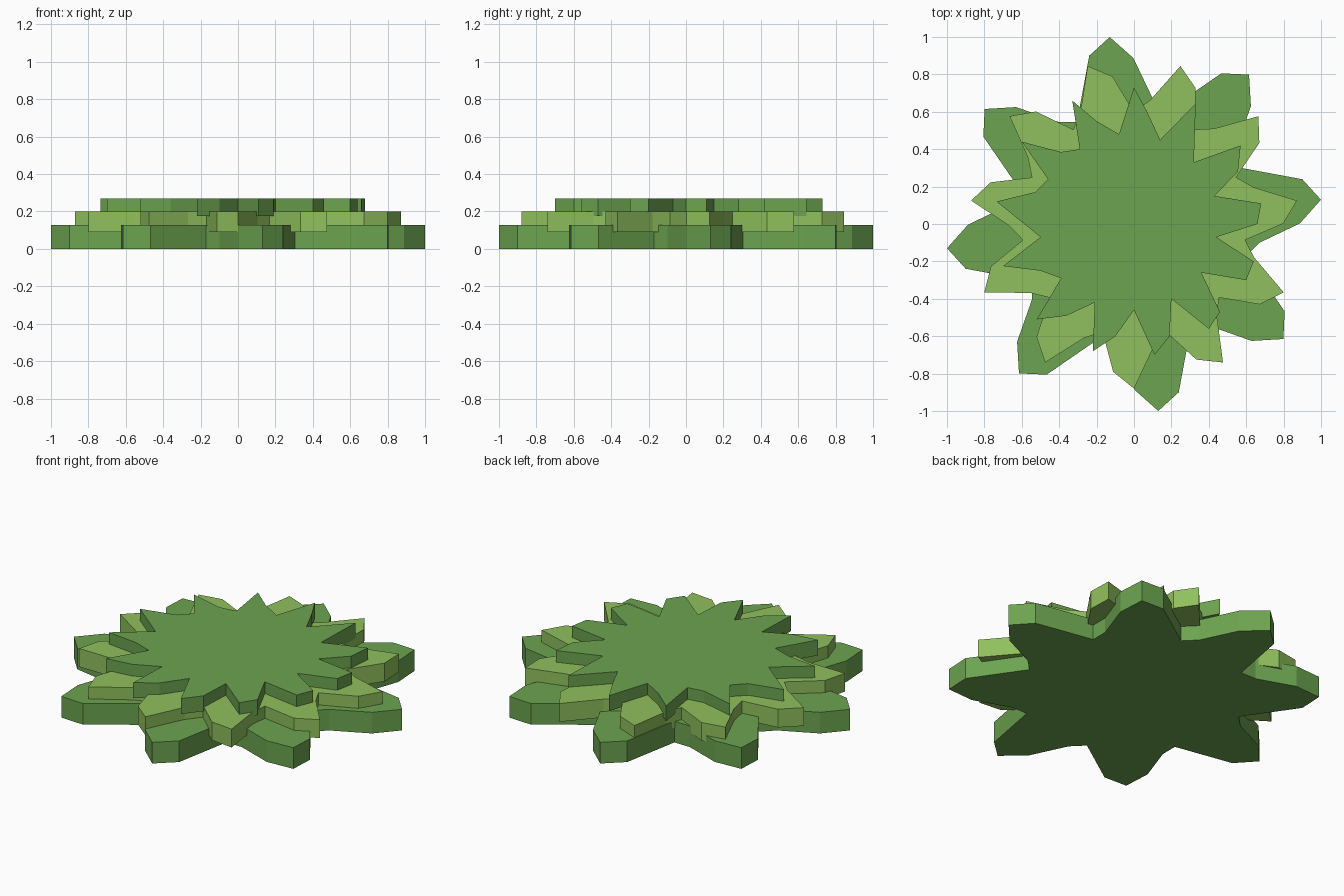
import bpy, bmesh
from math import sin, cos, radians

if "Cube" in bpy.data.objects:
    bpy.data.objects.remove(bpy.data.objects["Cube"])


def material(name, color):
    m = bpy.data.materials.new(name)
    m.diffuse_color = color
    m.use_nodes = True
    m.node_tree.nodes["Principled BSDF"].inputs["Base Color"].default_value = m.diffuse_color
    return m


dark_green = material("leaf_dark", (0.15, 0.37, 0.08, 1))
light_green = material("leaf_light", (0.28, 0.53, 0.11, 1))


def rosette(count, start, petal):
    """Repeat one petal, given as (radius, degrees), around the centre."""
    pts = []
    for i in range(count):
        for r, a in petal:
            t = radians(start + a + i * 360 / count)
            pts.append((r * cos(t), r * sin(t)))
    return pts


def slab(name, outline, z0, z1, mat):
    """Extrude a flat outline between two heights."""
    bm = bmesh.new()
    face = bm.faces.new([bm.verts.new((x, y, z0)) for x, y in outline])
    ext = bmesh.ops.extrude_face_region(bm, geom=[face], use_keep_orig=True)
    top = [g for g in ext["geom"] if isinstance(g, bmesh.types.BMVert)]
    bmesh.ops.translate(bm, verts=top, vec=(0, 0, z1 - z0))
    bmesh.ops.recalc_face_normals(bm, faces=bm.faces)
    # triangulate so the concave caps are filled correctly
    caps = [f for f in bm.faces if len(f.verts) > 4]
    bmesh.ops.triangulate(bm, faces=caps)
    me = bpy.data.meshes.new(name)
    bm.to_mesh(me)
    bm.free()
    me.materials.append(mat)
    ob = bpy.data.objects.new(name, me)
    bpy.context.collection.objects.link(ob)
    return ob


# lower ring of eight broad leaves
slab("lower_leaves",
     rosette(8, 7.4, [(1.008, 0), (0.931, 7.5), (0.625, 21.8), (0.68, 29.2), (0.887, 37.8)]),
     0.0, 0.127, dark_green)

# middle ring of eleven leaves
slab("middle_leaves",
     rosette(11, -90, [(0.88, 0), (0.667, 9), (0.60, 16.4), (0.798, 24.7)]),
     0.09, 0.20, light_green)

# upper ring of thirteen uneven, narrow leaves
upper = [(0, .73), (.07, .60), (.14, .45), (.33, .645), (.32, .33), (.57, .42),
         (.556, .28), (.43, .15), (.68, .11), (.66, 0), (.44, -.07), (.64, -.20),
         (.60, -.30), (.36, -.26), (.46, -.47), (.40, -.56), (.20, -.40), (.19, -.60),
         (.11, -.70), (0, -.46), (-.10, -.60), (-.22, -.68), (-.21, -.42), (-.36, -.49),
         (-.52, -.51), (-.39, -.29), (-.50, -.25), (-.70, -.225), (-.50, -.07),
         (-.735, .12), (-.53, .17), (-.46, .24), (-.60, .44), (-.39, .385),
         (-.29, .40), (-.33, .66), (-.20, .55), (-.08, .48)]
slab("upper_leaves", upper[::-1], 0.177, 0.27, dark_green)
